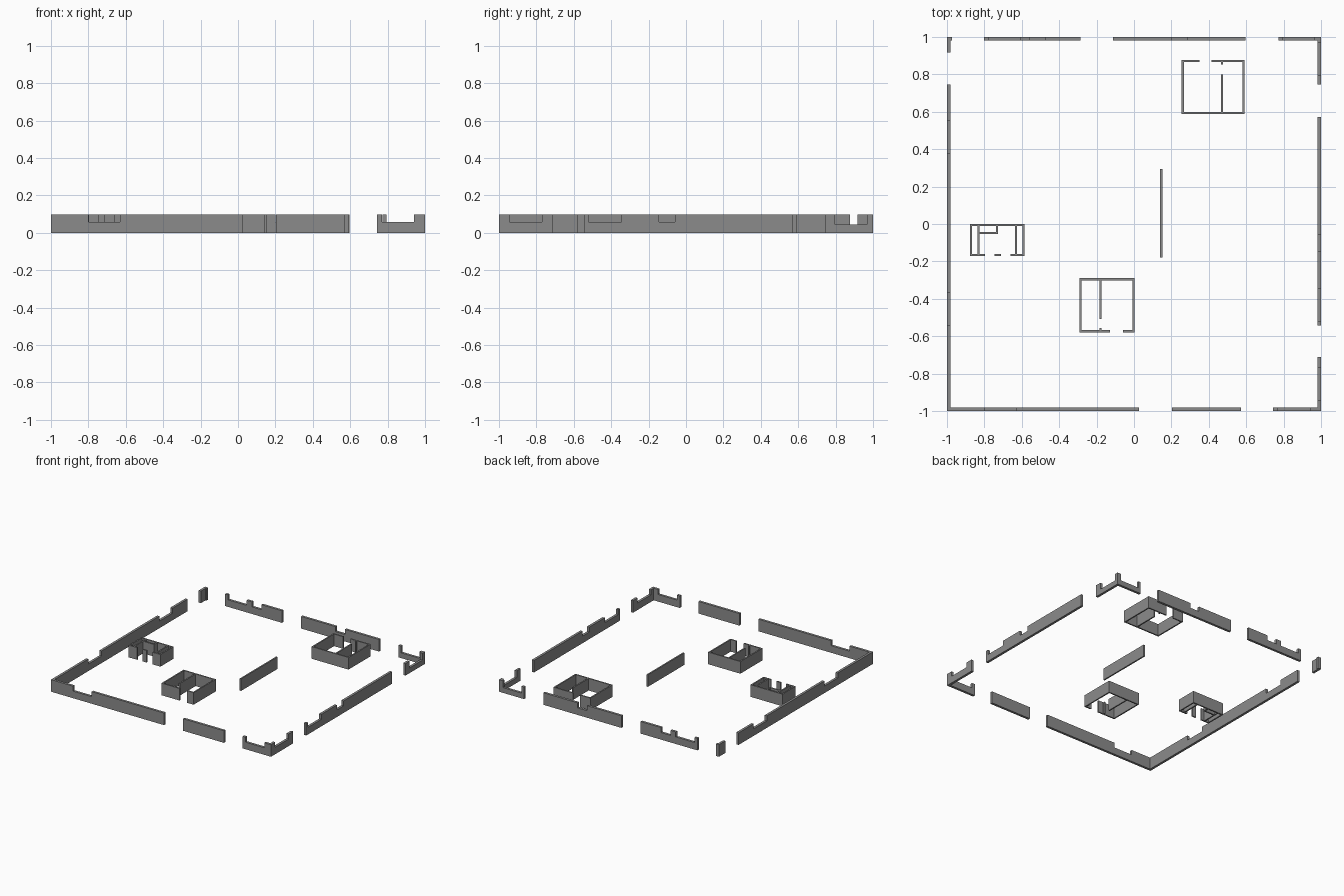
import bpy, bmesh

if "Cube" in bpy.data.objects:
    bpy.data.objects.remove(bpy.data.objects["Cube"])

H = 0.099       # wall height
T = 0.02        # perimeter wall thickness
t = 0.011       # hut wall thickness
SILL = 0.058    # height of wall under a window notch

# Dark grey shared by all walls
GREY = bpy.data.materials.new("dark_grey")
GREY.diffuse_color = (0.26, 0.26, 0.26, 1)
GREY.use_nodes = True
GREY.node_tree.nodes["Principled BSDF"].inputs["Base Color"].default_value = GREY.diffuse_color


def wall(bm, axis, a, b, c, thick, notches=()):
    """Wall running a..b along axis, spanning c..c+thick across it; notches = (start, end, sill)."""
    prof = [(a, 0), (b, 0), (b, H)]
    for s, e, z in sorted(notches, reverse=True):
        prof += [(e, H), (e, z), (s, z), (s, H)]
    prof.append((a, H))
    place = (lambda p, q: (p[0], q, p[1])) if axis == 'x' else (lambda p, q: (q, p[0], p[1]))
    f = bm.faces.new([bm.verts.new(place(p, c)) for p in prof])
    out = bmesh.ops.extrude_face_region(bm, geom=[f])['geom']
    vec = (0, thick, 0) if axis == 'x' else (thick, 0, 0)
    bmesh.ops.translate(bm, vec=vec, verts=[v for v in out if isinstance(v, bmesh.types.BMVert)])


def build(name, walls):
    bm = bmesh.new()
    for w in walls:
        wall(bm, *w)
    bmesh.ops.recalc_face_normals(bm, faces=bm.faces)
    me = bpy.data.meshes.new(name)
    bm.to_mesh(me)
    bm.free()
    me.materials.append(GREY)
    ob = bpy.data.objects.new(name, me)
    bpy.context.collection.objects.link(ob)
    return ob


# Perimeter walls with gateways and window notches
build("south_wall", [
    ('x', -1, 0.028, -1, T, [(-0.80, -0.63, SILL)]),
    ('x', 0.202, 0.573, -1, T),
    ('x', 0.743, 1, -1, T, [(0.77, 0.94, SILL)]),
])
build("north_wall", [
    ('x', -1, -0.972, 1 - T, T),
    ('x', -0.803, -0.287, 1 - T, T, [(-0.777, -0.607, SILL), (-0.56, -0.473, SILL)]),
    ('x', -0.113, 0.597, 1 - T, T, [(0.2, 0.286, SILL)]),
    ('x', 0.773, 1, 1 - T, T, [(0.795, 0.965, 0.043)]),
])
build("west_wall", [
    ('y', -1 + T, 0.746, -1, T, [(-0.543, -0.37, SILL), (0.378, 0.55, SILL)]),
    ('y', 0.918, 1 - T, -1, T),
])
build("east_wall", [
    ('y', -1 + T, -0.712, 1 - T, T, [(-0.945, -0.77, SILL)]),
    ('y', -0.543, 0.573, 1 - T, T, [(-0.52, -0.345, SILL), (-0.145, -0.058, SILL)]),
    ('y', 0.746, 1 - T, 1 - T, T, [(0.797, 0.967, 0.043)]),
])

# Free-standing divider in the yard
build("centre_wall", [('y', -0.178, 0.295, 0.14, 0.012)])


def hut(name, x0, x1, y0, y1, door_side, spans, inner):
    """Rectangular hut: three closed sides, one side made of spans, plus inner walls."""
    closed, opened = (y1 - t, y0) if door_side == 'south' else (y0, y1 - t)
    walls = [('x', x0, x1, closed, t),
             ('y', y0 + t, y1 - t, x0, t), ('y', y0 + t, y1 - t, x1 - t, t)]
    walls += [('x', a, b, opened, t) for a, b in spans]
    build(name, walls + inner)


# Huts with doorways and partitions
hut("north_east_hut", 0.255, 0.592, 0.589, 0.877, 'north',
    [(0.255, 0.349), (0.414, 0.592)],
    [('y', 0.589 + t, 0.8, 0.465, t), ('y', 0.853, 0.877 - t, 0.465, t)])
hut("south_hut", -0.291, 0.002, -0.579, -0.29, 'south',
    [(-0.291, -0.127), (-0.058, 0.002)],
    [('y', -0.507, -0.29 - t, -0.185, t), ('y', -0.579 + t, -0.556, -0.185, t)])
hut("west_hut", -0.877, -0.585, -0.172, 0, 'south',
    [(-0.877, -0.796), (-0.746, -0.71), (-0.659, -0.585)],
    [('y', -0.172 + t, -t, -0.836, t), ('y', -0.172 + t, -t, -0.636, t),
     ('x', -0.836 + t, -0.726, -0.053, t), ('y', -0.053 + t, -t, -0.726 - t, t)])
